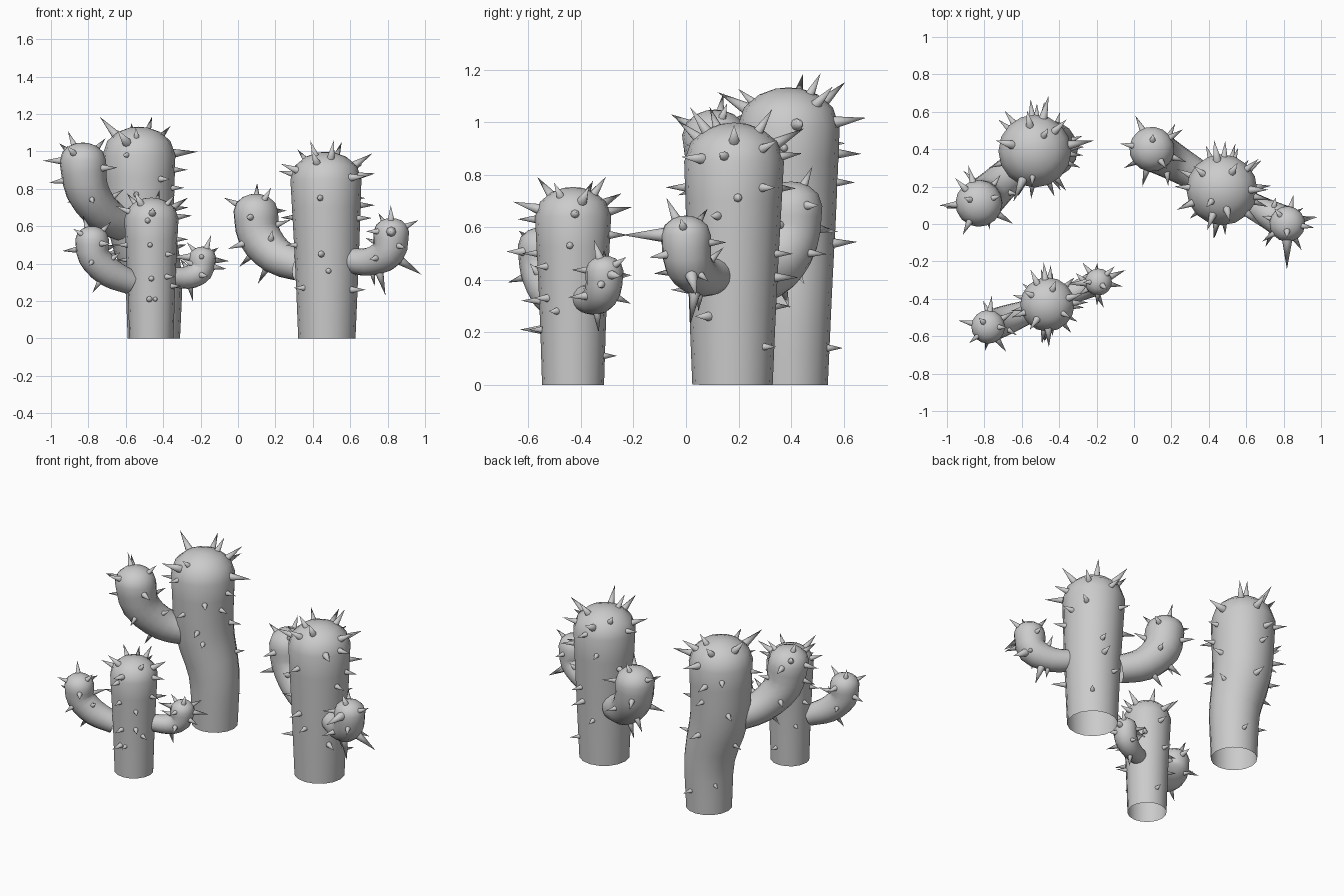
import bpy, bmesh, math, random
from mathutils import Vector, Matrix

if "Cube" in bpy.data.objects:
    bpy.data.objects.remove(bpy.data.objects["Cube"])

random.seed(4)
SIDES = 16
UP = Vector((0, 0, 1))


def smooth_path(keys, sub=3):
    """Catmull-Rom through (x, y, z, radius) keys."""
    k = [Vector(p) for p in keys]
    k = [k[0] * 2 - k[1]] + k + [k[-1] * 2 - k[-2]]
    out = []
    for i in range(1, len(k) - 2):
        a, b, c, d = k[i - 1:i + 3]
        for s in range(sub):
            t = s / sub
            out.append(0.5 * (2 * b + (c - a) * t + (2 * a - 5 * b + 4 * c - d) * t ** 2
                              + (3 * b - a - 3 * c + d) * t ** 3))
    return out + [k[-2]]


def stations(keys, side):
    """Rings along a stem with a domed end: (centre, u, v, tangent, radius, tilt)."""
    pts = smooth_path(keys)
    out = []
    for i, p in enumerate(pts):
        d = (pts[min(i + 1, len(pts) - 1)] - pts[max(i - 1, 0)]).xyz
        t = UP.copy() if i == len(pts) - 1 else d.normalized()
        u = (side - t * side.dot(t)).normalized()
        out.append((p.xyz, u, t.cross(u), t, p.w, 0.0))
    c, u, v, t, r, _ = out[-1]
    for deg in (30, 55, 75, 90):
        a = math.radians(deg)
        out.append((c + t * r * 0.78 * math.sin(a), u, v, t, r * math.cos(a), a))
    return out


def finish(name, bm, angle):
    bmesh.ops.recalc_face_normals(bm, faces=bm.faces[:])
    me = bpy.data.meshes.new(name)
    bm.to_mesh(me)
    bm.free()
    ob = bpy.data.objects.new(name, me)
    bpy.context.collection.objects.link(ob)
    bpy.ops.object.select_all(action='DESELECT')
    ob.select_set(True)
    bpy.context.view_layer.objects.active = ob
    bpy.ops.object.shade_smooth_by_angle(angle=math.radians(angle))


def build_stem(name, st):
    bm = bmesh.new()
    rings = []
    for c, u, v, t, r, _ in st[:-1]:
        rings.append([bm.verts.new(c + r * (u * math.cos(a) + v * math.sin(a)))
                      for a in (2 * math.pi * i / SIDES for i in range(SIDES))])
    for lo, hi in zip(rings, rings[1:]):
        for i in range(SIDES):
            j = (i + 1) % SIDES
            bm.faces.new((lo[i], lo[j], hi[j], hi[i]))
    tip = bm.verts.new(st[-1][0])
    for i in range(SIDES):
        bm.faces.new((rings[-1][i], rings[-1][(i + 1) % SIDES], tip))
    finish(name, bm, 60)


def add_spike(bm, st, idx, deg, length):
    i = min(int(idx), len(st) - 2)
    f = idx - i
    c, u, v, t, r, tilt = [a * (1 - f) + b * f for a, b in zip(st[i], st[i + 1])]
    a = math.radians(deg)
    out = u * math.cos(a) + v * math.sin(a)
    n = (out * math.cos(tilt) + t * math.sin(tilt)).normalized()
    m = Matrix.Translation(c + out * r + n * (length / 2 - 0.012)) @ n.to_track_quat('Z', 'Y').to_matrix().to_4x4()
    bmesh.ops.create_cone(bm, cap_ends=True, segments=8, radius1=0.007 + 0.13 * length,
                          radius2=0.0, depth=length, matrix=m)


def index_at_height(st, z):
    for i in range(len(st) - 1):
        if st[i + 1][0].z >= z:
            return i + (z - st[i][0].z) / (st[i + 1][0].z - st[i][0].z)
    return len(st) - 1.0


def cactus(name, trunk, spikes, arms):
    # trunk with an open base and spikes given by (azimuth, height, length)
    st = stations(trunk, Vector((1, 0, 0)))
    build_stem(name + "_trunk", st)
    bm = bmesh.new()
    for deg, z, length in spikes:
        add_spike(bm, st, index_at_height(st, z), deg, length)
    # arms: tip position, then (fraction of the way out, height, radius)
    top = Vector(trunk[-1][:2])
    for n, (tip, prof, extra) in enumerate(arms):
        tip = Vector(tip)
        keys = [(*top.lerp(tip, f), z, r) for f, z, r in prof]
        side = UP.cross((tip - top).to_3d()).normalized()
        sa = stations(keys, side)
        build_stem(f"{name}_arm_{n + 1}", sa)
        size = 0.055 + 0.3 * prof[-1][2]
        for i in range(11):
            add_spike(bm, sa, 3.3 + 8.2 * i / 10, 270 + 137.5 * i, size * random.uniform(0.8, 1.15))
        for idx, deg, length in extra:
            add_spike(bm, sa, idx, deg, length)
    finish(name + "_spikes", bm, 50)


# tall bent cactus at the back left
cactus("tall_cactus",
       [(-.45, .40, 0, .14), (-.455, .40, .33, .155), (-.52, .39, .62, .18), (-.53, .39, .98, .195)],
       [(165, 1.09, .14), (10, .99, .14), (45, 1.07, .12), (76, 1.0, .13), (101, 1.08, .12),
        (60, 1.11, .1), (247, 1.05, .15), (265, 1.08, .08), (250, .98, .07), (127, .92, .09),
        (140, .7, .09), (95, .88, .1), (88, .77, .08), (85, .53, .1), (75, .14, .07),
        (-5, .9, .08), (-20, .8, .08), (5, .68, .09), (-52, .85, .09), (-68, .66, .09),
        (-60, .58, .08), (265, .77, .08), (200, .93, .08), (170, .5, .07), (140, .2, .06), (20, .45, .07)],
       [((-.83, .11), [(.2, .6, .09), (.6, .66, .1), (.92, .79, .115), (1, .95, .125)],
         [(9, 230, .1), (10, 180, .1)])])

# small cactus at the front left
cactus("small_cactus",
       [(-.463, -.43, 0, .118), (-.463, -.43, .3, .128), (-.463, -.43, .64, .145)],
       [(116, .69, .1), (95, .66, .1), (71, .73, .09), (17, .7, .11), (3, .65, .09),
        (-30, .72, .08), (-88, .67, .11), (-98, .63, .08), (-125, .72, .11), (-160, .68, .09),
        (150, .72, .09), (85, .57, .08), (100, .4, .07), (80, .11, .06), (-95, .21, .09),
        (-90, .32, .08), (-93, .5, .07), (-5, .53, .07), (-50, .45, .07), (-50, .33, .08),
        (190, .5, .07), (165, .42, .07), (-80, .21, .06), (-30, .28, .07), (45, .48, .08), (140, .27, .06)],
       [((-.78, -.55), [(.35, .30, .065), (.72, .355, .08), (.97, .44, .085), (1, .53, .09)], []),
        ((-.19, -.31), [(.3, .33, .05), (.7, .325, .06), (.95, .36, .068), (1, .435, .072)],
         [(9, 70, .11), (8.5, 270, .1)])])

# medium cactus on the right
cactus("medium_cactus",
       [(.475, .177, 0, .153), (.475, .178, .4, .17), (.47, .183, .85, .19)],
       [(99, .92, .13), (86, .87, .09), (60, .97, .11), (110, .75, .08), (0, .93, .12),
        (-12, .87, .1), (40, .9, .1), (-43, .86, .12), (-76, .97, .12), (-110, .94, .12),
        (-132, .98, .1), (-156, .9, .11), (176, .88, .09), (155, .65, .1), (140, .95, .1),
        (37, .75, .09), (-20, .64, .09), (5, .71, .09), (50, .145, .07), (-100, .75, .09),
        (-100, .45, .1), (-87, .36, .08), (200, .5, .07), (-140, .27, .08), (75, .41, .1),
        (70, .5, .08), (100, .3, .07), (-35, .26, .1)],
       [((.095, .40), [(.35, .39, .085), (.7, .44, .1), (.95, .55, .115), (1, .68, .12)],
         [(5, 270, .1)]),
        ((.82, 0), [(.3, .42, .065), (.65, .41, .075), (.95, .46, .09), (1, .57, .095)],
         [(9, 207, .16), (6, 300, .14), (4, 270, .13)])])
